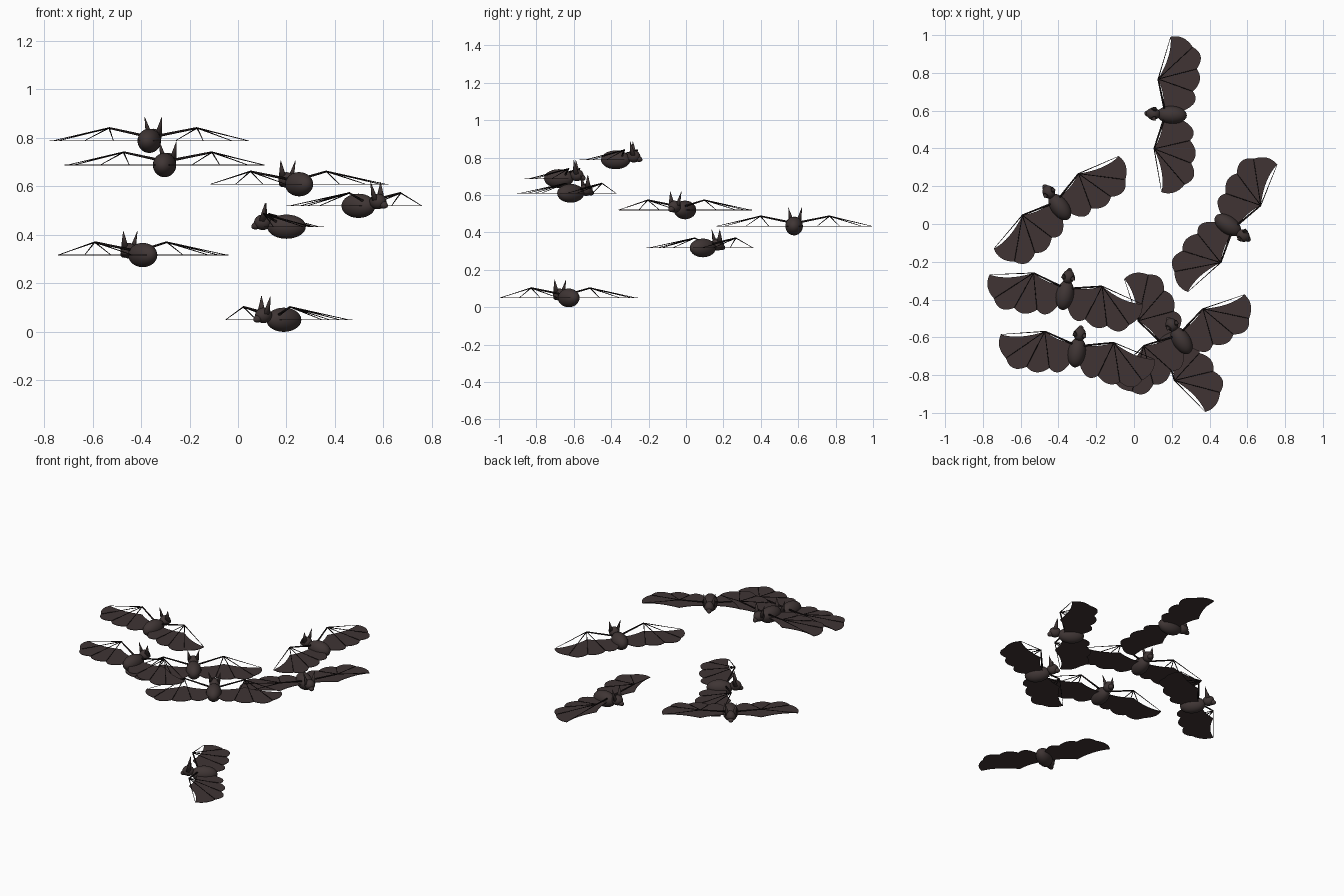
import bpy, bmesh, math
from mathutils import Vector, Matrix

cube = bpy.data.objects.get("Cube")
if cube:
    bpy.data.objects.remove(cube)


def material(name, colour):
    mat = bpy.data.materials.new(name)
    mat.use_nodes = True
    mat.diffuse_color = (*colour, 1)
    shader = next(n for n in mat.node_tree.nodes if n.type == 'BSDF_PRINCIPLED')
    shader.inputs["Base Color"].default_value = (*colour, 1)
    shader.inputs["Roughness"].default_value = 0.8
    return mat


FUR = material("brown_fur", (0.05, 0.036, 0.035))
SKIN = material("wing_skin", (0.05, 0.034, 0.034))
BONE = material("dark_bone", (0.012, 0.008, 0.008))


def to_mesh(name, bm, mat, smooth):
    bmesh.ops.recalc_face_normals(bm, faces=bm.faces)
    for face in bm.faces:
        face.smooth = smooth
    mesh = bpy.data.meshes.new(name)
    bm.to_mesh(mesh)
    bm.free()
    mesh.materials.append(mat)
    return mesh


def ellipsoid(bm, centre, radii, tilt=0.0):
    place = Matrix.Translation(centre) @ Matrix.Rotation(tilt, 4, 'X') @ Matrix.Diagonal((*radii, 1))
    bmesh.ops.create_uvsphere(bm, u_segments=24, v_segments=14, radius=1, matrix=place)


def rod(bm, start, end, r1, r2, sides=8, flat=1.0):
    start, end = Vector(start), Vector(end)
    along = end - start
    place = (Matrix.Translation((start + end) / 2) @ along.to_track_quat('Z', 'Y').to_matrix().to_4x4()
             @ Matrix.Diagonal((1, flat, 1, 1)))
    bmesh.ops.create_cone(bm, cap_ends=True, segments=sides, radius1=r1, radius2=r2,
                          depth=along.length, matrix=place)


def arc(start, bulge, end, steps=8):
    """Points of a curve from start (included) to end (left out)."""
    a, b, c = Vector(start), Vector(bulge), Vector(end)
    b = 2 * b - (a + c) / 2
    return [a * (1 - t) ** 2 + b * 2 * t * (1 - t) + c * t * t for t in (i / steps for i in range(steps))]


# Wing layout: sideways, forward
WRIST = (0.185, 0.083)
TIPS = [(0.412, 0.03), (0.365, -0.09), (0.25, -0.118), (0.13, -0.105), (0.025, -0.06)]
BULGES = [(0.41, -0.035), (0.318, -0.135), (0.192, -0.138), (0.075, -0.118)]
LIFT = 0.053


def build_body():
    bm = bmesh.new()
    ellipsoid(bm, (0, 0, 0), (0.047, 0.08, 0.05))
    return to_mesh("body", bm, FUR, True)


def build_head():
    bm = bmesh.new()
    ellipsoid(bm, (0, 0.098, 0.018), (0.032, 0.036, 0.032))
    # Tapering muzzle
    ellipsoid(bm, (0, 0.118, 0.008), (0.018, 0.029, 0.017), -0.4)
    return to_mesh("head", bm, FUR, True)


def build_ears():
    bm = bmesh.new()
    for side in (-1, 1):
        rod(bm, (side * 0.02, 0.096, 0.025), (side * 0.036, 0.086, 0.098), 0.018, 0.001, 12, 0.7)
    return to_mesh("ears", bm, FUR, True)


def build_wings():
    bm = bmesh.new()
    outline = []
    for a, b, c in zip(TIPS, BULGES, TIPS[1:]):
        outline += arc(a, b, c)
    outline += [Vector(TIPS[-1]), Vector((0, -0.05)), Vector((0, 0.045)), Vector((0.035, 0.045))]
    outline += arc((0.035, 0.045), (0.11, 0.054), WRIST)[1:]
    outline += arc(WRIST, (0.305, 0.036), TIPS[0])
    thick = 0.0015
    for side in (-1, 1):
        verts = [bm.verts.new((side * p.x, p.y, -thick)) for p in outline]
        face = bm.faces.new(verts)
        top = bmesh.ops.extrude_face_region(bm, geom=[face], use_keep_orig=True)["geom"]
        for v in top:
            if isinstance(v, bmesh.types.BMVert):
                v.co.z = thick
    bmesh.ops.triangulate(bm, faces=[f for f in bm.faces if len(f.verts) > 4])
    return to_mesh("wings", bm, SKIN, False)


def build_bones():
    bm = bmesh.new()
    for side in (-1, 1):
        wrist = (side * WRIST[0], WRIST[1], LIFT)
        # Arm, then fingers fanning out to the scalloped edge
        rod(bm, (side * 0.025, 0.04, 0.02), wrist, 0.0055, 0.004)
        for x, y in TIPS[:-1]:
            rod(bm, wrist, (side * x, y, 0), 0.003, 0.0013, 6)
    return to_mesh("wing_bones", bm, BONE, True)


PARTS = [build_body(), build_head(), build_ears(), build_wings(), build_bones()]

# Flock: position and flight direction
FLOCK = [
    ((0.2, 0.578, 0.434), (-0.998, 0.058)),
    ((-0.393, 0.09, 0.317), (-0.595, 0.804)),
    ((0.497, -0.005, 0.52), (0.82, -0.575)),
    ((-0.366, -0.376, 0.788), (0.19, 0.98)),
    ((-0.303, -0.68, 0.688), (0.16, 0.987)),
    ((0.252, -0.617, 0.609), (-0.53, 0.85)),
    ((0.189, -0.627, 0.05), (-0.853, -0.52)),
]
for number, (spot, (fx, fy)) in enumerate(FLOCK, 1):
    turn = math.atan2(-fx, fy)
    for mesh in PARTS:
        obj = bpy.data.objects.new(f"bat_{number}_{mesh.name}", mesh)
        obj.location = spot
        obj.rotation_euler.z = turn
        bpy.context.collection.objects.link(obj)
